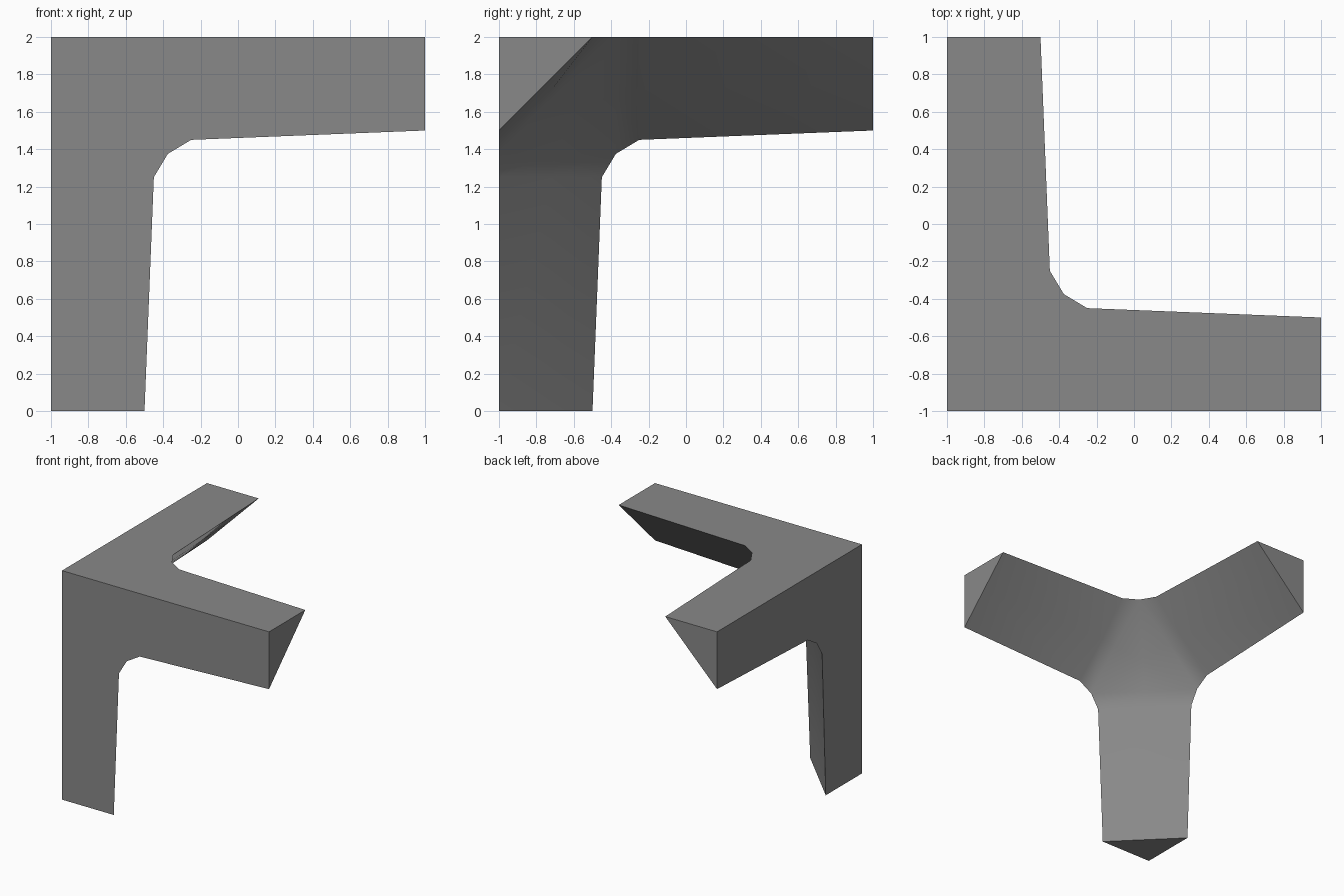
import bpy, bmesh, math

if "Cube" in bpy.data.objects:
    bpy.data.objects.remove(bpy.data.objects["Cube"])

# Three equal arms meet at the corner (-1, -1, 2). Work in distances (a, b, c)
# from that corner; the three arms are cyclic permutations of one arm.
def place(p, k):
    a, b, c = p[-k:] + p[:-k] if k else p
    return (a - 1, b - 1, 2 - c)

bm = bmesh.new()

def face(points, k):
    bm.faces.new([bm.verts.new(place(p, k)) for p in points])

# arm cross-sections: distance along arm, edge width, mid ridge offset
sections = [(2, 0.5, 0.25), (0.75, 0.55, 0.282), (0.625, 0.625, 0.305)]
rows = [[(s, w, 0), (s, m, m), (s, 0, w)] for s, w, m in sections]
centre = (0.405, 0.405, 0.405)

for k in range(3):
    # sloping inner side of the arm
    for r0, r1 in zip(rows, rows[1:]):
        for i in range(2):
            face([r0[i], r0[i + 1], r1[i + 1], r1[i]], k)
    # web between this arm and the next
    s, w, m = sections[-1]
    face([centre, (s, m, m), (s, w, 0), (m, s, m)], k)
    # flat L-shaped outer side
    face([(0, 0, 0), (2, 0, 0), (2, 0.5, 0), (0.75, 0.55, 0), (0.625, 0.625, 0),
          (0.55, 0.75, 0), (0.5, 2, 0), (0, 2, 0)], k)
    # triangular arm end
    face([(2, 0, 0)] + rows[0], k)

bmesh.ops.remove_doubles(bm, verts=bm.verts, dist=1e-4)
bmesh.ops.recalc_face_normals(bm, faces=bm.faces)
mesh = bpy.data.meshes.new("corner_bracket")
bm.to_mesh(mesh)
bm.free()
obj = bpy.data.objects.new("corner_bracket", mesh)
bpy.context.collection.objects.link(obj)

grey = bpy.data.materials.new("grey")
grey.diffuse_color = (0.25, 0.25, 0.25, 1)
grey.use_nodes = True
grey.node_tree.nodes["Principled BSDF"].inputs["Base Color"].default_value = grey.diffuse_color
mesh.materials.append(grey)

# smooth inner hollow, crisp outer edges
bpy.context.view_layer.objects.active = obj
obj.select_set(True)
bpy.ops.object.shade_smooth_by_angle(angle=math.radians(40))
